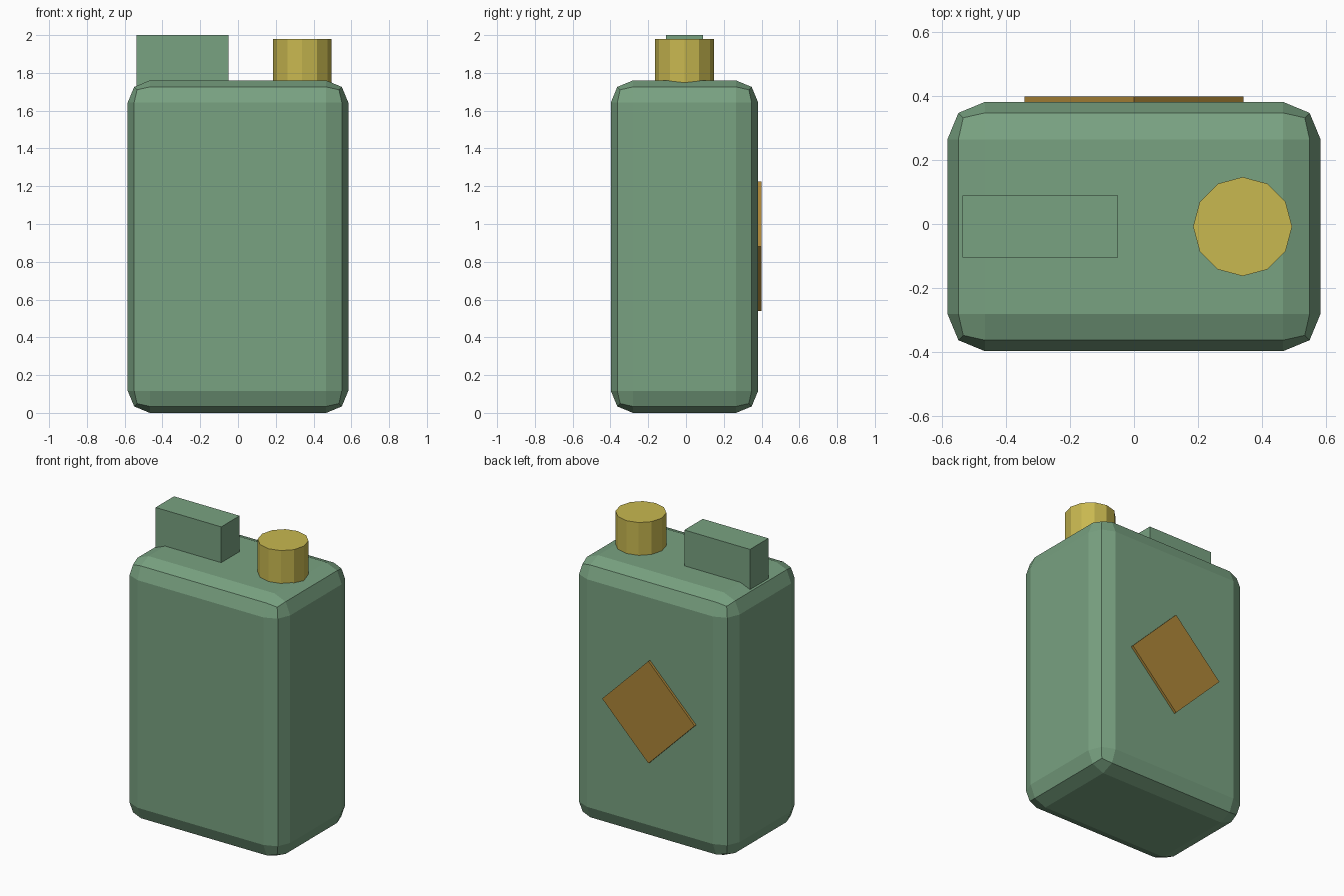
import bpy
import math

if "Cube" in bpy.data.objects:
    bpy.data.objects.remove(bpy.data.objects["Cube"])

CY = -0.008  # shared centre of the main parts in y


def material(name, color):
    m = bpy.data.materials.new(name)
    m.diffuse_color = (*color, 1.0)
    m.use_nodes = True
    m.node_tree.nodes["Principled BSDF"].inputs["Base Color"].default_value = m.diffuse_color
    return m


def box(name, center, size, mat, rot=(0, 0, 0)):
    bpy.ops.mesh.primitive_cube_add(size=1, location=center)
    ob = bpy.context.object
    ob.name = name
    ob.scale = size
    bpy.ops.object.transform_apply(location=False, rotation=False, scale=True)
    ob.rotation_euler = rot
    ob.data.materials.append(mat)
    return ob


green = material("green_paint", (0.19, 0.36, 0.22))
yellow = material("yellow_cap", (0.58, 0.48, 0.08))
ochre = material("ochre_label", (0.42, 0.24, 0.04))

# Canister body with two-step chamfered edges
body = box("canister_body", (0, CY, 0.88), (1.168, 0.78, 1.76), green)
bevel = body.modifiers.new("edge_bevel", "BEVEL")
bevel.width = 0.117
bevel.segments = 2
bevel.limit_method = "NONE"

# Block handle on the top left
box("handle", (-0.294, CY, 1.853), (0.487, 0.195, 0.294), green)

# Twelve-sided filler cap on the top right
bpy.ops.mesh.primitive_cylinder_add(vertices=12, radius=0.155, depth=0.274,
                                    location=(0.34, CY, 1.843))
cap = bpy.context.object
cap.name = "filler_cap"
cap.data.materials.append(yellow)

# Diamond label plate on the back
box("label_plate", (0, 0.383, 0.882), (0.485, 0.031, 0.485), ochre,
    rot=(0, math.radians(45), 0))
